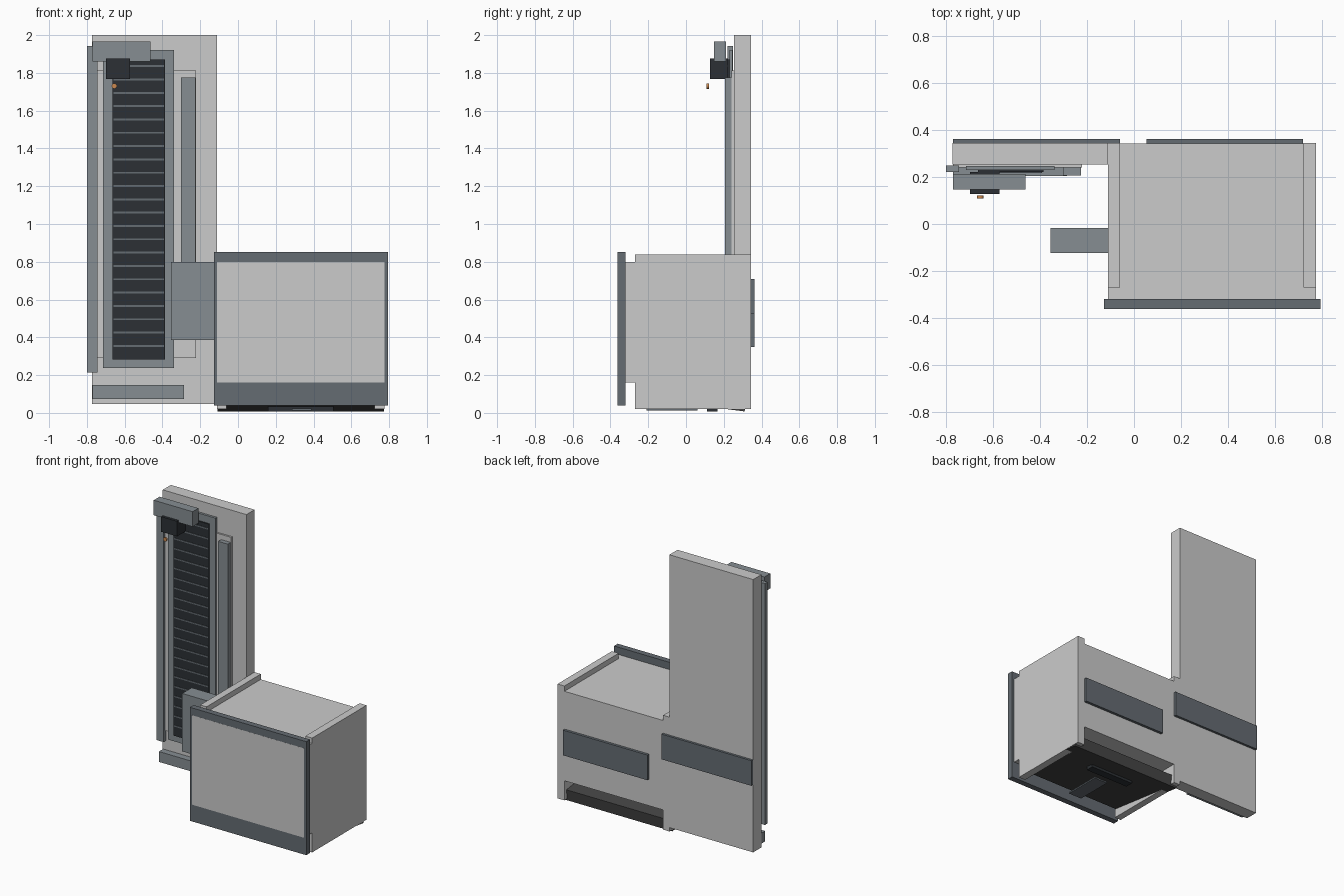
import bpy, math

if "Cube" in bpy.data.objects:
    bpy.data.objects.remove(bpy.data.objects["Cube"])


def material(name, rgb):
    m = bpy.data.materials.new(name)
    m.diffuse_color = (*rgb, 1)
    m.use_nodes = True
    m.node_tree.nodes["Principled BSDF"].inputs["Base Color"].default_value = m.diffuse_color
    return m


STEEL = material("steel", (0.24, 0.27, 0.29))
FRAME = material("frame_grey", (0.13, 0.15, 0.17))
DARK = material("dark", (0.025, 0.03, 0.035))
BASE = material("base_dark", (0.06, 0.06, 0.06))
COPPER = material("copper", (0.6, 0.25, 0.08))


def box(name, x, y, z, mat=None, tilt=0):
    """Box given by its (min, max) range on each axis."""
    c = [(a + b) / 2 for a, b in (x, y, z)]
    bpy.ops.mesh.primitive_cube_add(size=1, location=c, rotation=(tilt, 0, 0))
    o = bpy.context.object
    o.name = name
    o.scale = [b - a for a, b in (x, y, z)]
    bpy.ops.object.transform_apply(location=False, rotation=True, scale=True)
    if mat:
        o.data.materials.append(mat)
    return o


# Cabinet: body, side panels and front frame
box("cabinet_body", (-0.11, 0.775), (-0.3625, 0.343), (0.16, 0.80))
for name, x in (("left", (-0.11, -0.06)), ("right", (0.722, 0.776))):
    box(f"side_panel_{name}", x, (-0.27, 0.344), (0.02, 0.838))
box("front_frame", (-0.128, 0.794), (-0.362, -0.32), (0.04, 0.852), FRAME)

# Tilted tray under the cabinet, with its slot and strip
box("tilted_tray", (-0.109, 0.774), (-0.26, 0.318), (0.045, 0.125), BASE, -math.radians(7.5))
box("tray_slot", (0.16, 0.505), (0.112, 0.168), (0.008, 0.04), DARK)
box("tray_strip", (0.285, 0.39), (-0.21, 0.06), (0.012, 0.022), FRAME)

# Tall back board and the plates on the rear
box("back_board", (-0.773, -0.11), (0.253, 0.345), (0.048, 2.0))
box("rear_plate_cabinet", (0.053, 0.72), (0.343, 0.362), (0.35, 0.53), FRAME)
box("rear_plate_board", (-0.77, -0.06), (0.343, 0.362), (0.53, 0.71), FRAME)

# Layers on the front of the board
box("mount_plate", (-0.77, -0.222), (0.24, 0.256), (0.29, 1.812))
box("belt_frame", (-0.716, -0.338), (0.23, 0.247), (0.238, 1.922), STEEL)
box("belt", (-0.665, -0.386), (0.221, 0.233), (0.283, 1.87), DARK)
for i in range(22):
    z = 0.355 + i * 0.0705
    box(f"belt_slat_{i + 1}", (-0.66, -0.392), (0.218, 0.224), (z - 0.005, z + 0.005), FRAME)

# Vertical rails and lower tray
box("left_rail", (-0.8, -0.745), (0.221, 0.25), (0.215, 1.942), STEEL)
box("right_rail", (-0.302, -0.226), (0.207, 0.242), (0.40, 1.775), STEEL)
box("lower_ledge", (-0.77, -0.285), (0.205, 0.256), (0.073, 0.147), STEEL)

# Head with tool block and nozzle
box("head", (-0.77, -0.462), (0.147, 0.213), (1.86, 1.967), STEEL)
box("tool_block", (-0.698, -0.572), (0.128, 0.222), (1.768, 1.876), DARK)
bpy.ops.mesh.primitive_cylinder_add(vertices=16, radius=0.014, depth=0.011,
                                    location=(-0.655, 0.115, 1.73),
                                    rotation=(math.pi / 2, 0, 0))
nozzle = bpy.context.object
nozzle.name = "nozzle"
nozzle.data.materials.append(COPPER)

# Control box on the cabinet side
box("control_box", (-0.355, -0.105), (-0.124, -0.016), (0.385, 0.799), STEEL)
